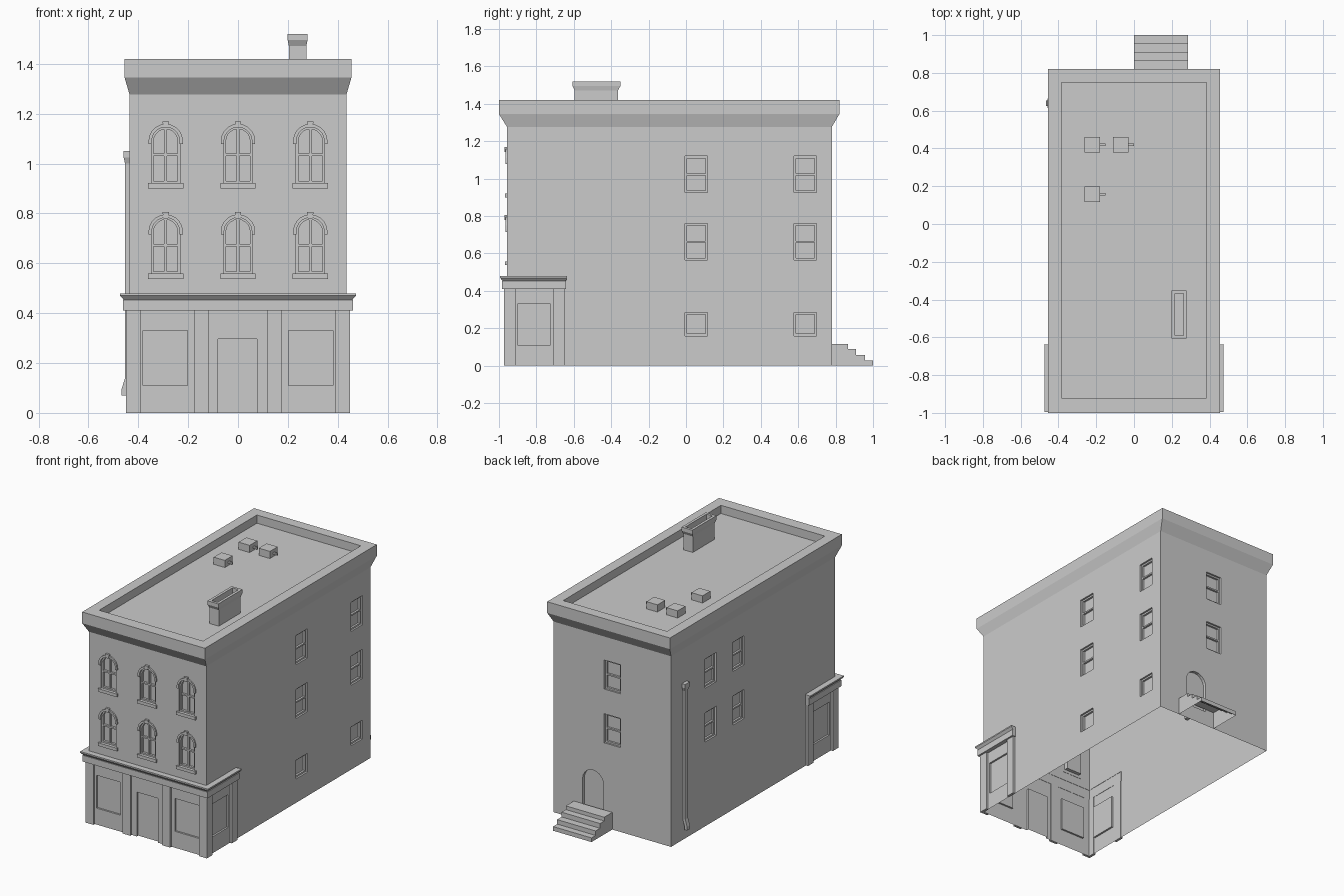
import bpy, bmesh
from math import sin, cos, pi

if "Cube" in bpy.data.objects:
    bpy.data.objects.remove(bpy.data.objects["Cube"])

W, FRONT, BACK, ROOF = 0.435, -0.957, 0.78, 1.365   # wall planes and roof level

# position on a wall: u along the wall, z up, d outward
WALL = {
    'front': lambda u, z, d: (u, FRONT - d, z),
    'back': lambda u, z, d: (u, BACK + d, z),
    'right': lambda u, z, d: (W + d, u, z),
    'left': lambda u, z, d: (-W - d, u, z),
}


def make(name, bm):
    bmesh.ops.recalc_face_normals(bm, faces=bm.faces)
    me = bpy.data.meshes.new(name)
    bm.to_mesh(me)
    bm.free()
    ob = bpy.data.objects.new(name, me)
    bpy.context.collection.objects.link(ob)
    return ob


def rect(u0, u1, z0, z1):
    return [(u0, z0), (u1, z0), (u1, z1), (u0, z1)]


def arc(c, spring, r, n=10):
    return [(c + r * cos(pi * i / n), spring + r * sin(pi * i / n)) for i in range(n + 1)]


def arch(c, z0, spring, r):
    return [(c - r, z0), (c + r, z0)] + arc(c, spring, r)


def prism(bm, pts, wall, d0, d1):
    f = WALL[wall]
    a = [bm.verts.new(f(u, z, d0)) for u, z in pts]
    b = [bm.verts.new(f(u, z, d1)) for u, z in pts]
    n = len(pts)
    bm.faces.new(a)
    bm.faces.new(b)
    for i in range(n):
        j = (i + 1) % n
        bm.faces.new((a[i], a[j], b[j], b[i]))


def ring(bm, outer, inner, wall, d0, d1, closed=True):
    f = WALL[wall]
    rows = [[bm.verts.new(f(u, z, d)) for u, z in pts]
            for pts, d in ((outer, d0), (outer, d1), (inner, d1), (inner, d0))]
    n = len(outer)
    for i in range(n if closed else n - 1):
        j = (i + 1) % n
        for k in range(4):
            a, b = rows[k], rows[(k + 1) % 4]
            bm.faces.new((a[i], a[j], b[j], b[i]))
    if not closed:
        for i in (0, -1):
            bm.faces.new([r[i] for r in rows])


def loft(bm, loops, cap_start=False):
    rows = [[bm.verts.new(p) for p in ((x0, y0, z), (x1, y0, z), (x1, y1, z), (x0, y1, z))]
            for x0, x1, y0, y1, z in loops]
    for a, b in zip(rows, rows[1:]):
        for i in range(4):
            j = (i + 1) % 4
            bm.faces.new((a[i], a[j], b[j], b[i]))
    bm.faces.new(rows[-1])
    if cap_start:
        bm.faces.new(rows[0])


def box(bm, x0, x1, y0, y1, z0, z1):
    loft(bm, [(x0, x1, y0, y1, z0), (x0, x1, y0, y1, z1)], True)


# window layout
FLOORS = (1.0225, 0.6625)
side_windows = [('right', u, z, 0.0975) for u in (0.055, 0.637) for z in FLOORS]
side_windows += [('right', u, 0.2225, 0.0625) for u in (0.055, 0.637)]
side_windows += [('left', u, z, 0.0975) for u in (0.065, 0.36) for z in FLOORS]
side_windows += [('back', 0.0, z, 0.0975) for z in FLOORS]
front_windows = [(x, dz) for x in (-0.29, 0, 0.29) for dz in (0, -0.363)]

# body with flared cornice, parapet and sunken roof
bm = bmesh.new()
loft(bm, [(-W, W, FRONT, BACK, 0), (-W, W, FRONT, BACK, 1.277),
          (-0.455, 0.455, -1.0, 0.82, 1.345), (-0.455, 0.455, -1.0, 0.82, 1.42),
          (-0.385, 0.385, -0.92, 0.75, 1.42), (-0.385, 0.385, -0.92, 0.75, ROOF)], True)
body = make('building_body', bm)

# cutter for all window and door recesses
bm = bmesh.new()
for wall, u, z, h in side_windows:
    prism(bm, rect(u - 0.06, u + 0.06, z - h, z + h), wall, -0.025, 0.05)
for x, dz in front_windows:
    prism(bm, arch(x, 0.92 + dz, 1.09 + dz, 0.057), 'front', -0.025, 0.05)
for s in (-1, 1):
    prism(bm, rect(s * 0.38, s * 0.202, 0.11, 0.33), 'front', -0.012, 0.05)
for wall in ('left', 'right'):
    prism(bm, rect(-0.90, -0.725, 0.11, 0.33), wall, -0.012, 0.05)
prism(bm, rect(-0.08, 0.077, -0.05, 0.297), 'front', -0.015, 0.05)
prism(bm, arch(0.143, 0.1, 0.282, 0.078), 'back', -0.02, 0.05)
cutter = make('opening_cutter', bm)
cutter.hide_render = True

mod = body.modifiers.new('openings', 'BOOLEAN')
mod.operation, mod.solver, mod.object = 'DIFFERENCE', 'EXACT', cutter
dg = bpy.context.evaluated_depsgraph_get()
cut = bpy.data.meshes.new_from_object(body.evaluated_get(dg))
body.modifiers.clear()
body.data = cut
bpy.data.objects.remove(cutter)

# the shell is open underneath
bm = bmesh.new()
bm.from_mesh(cut)
under = [f for f in bm.faces if all(abs(v.co.z) < 1e-4 for v in f.verts)]
bmesh.ops.delete(bm, geom=under, context='FACES')
bm.to_mesh(cut)
bm.free()

# sash frames of the plain windows
bm = bmesh.new()
for wall, u, z, h in side_windows:
    ring(bm, rect(u - 0.06, u + 0.06, z - h, z + h),
         rect(u - 0.049, u + 0.049, z - h + 0.011, z + h - 0.011), wall, -0.025, -0.012)
    if h > 0.08:
        prism(bm, rect(u - 0.049, u + 0.049, z - 0.005, z + 0.005), wall, -0.025, -0.012)
make('side_window_frames', bm)

# arched front windows: frames, hoods with keystones, sills
frames, hoods, sills = bmesh.new(), bmesh.new(), bmesh.new()
for x, dz in front_windows:
    sp = 1.09 + dz
    ring(frames, arch(x, 0.92 + dz, sp, 0.057), arch(x, 0.93 + dz, sp, 0.048), 'front', -0.025, -0.010)
    prism(frames, rect(x - 0.006, x + 0.006, 0.93 + dz, sp + 0.048), 'front', -0.025, -0.013)
    prism(frames, rect(x - 0.048, x + 0.048, 1.03 + dz, 1.04 + dz), 'front', -0.025, -0.011)
    ends = [[(x + r, sp - 0.012)] + arc(x, sp, r) + [(x - r, sp - 0.012)] for r in (0.069, 0.056)]
    ring(hoods, ends[0], ends[1], 'front', -0.002, 0.009, closed=False)
    prism(hoods, [(x - 0.009, sp + 0.052), (x + 0.009, sp + 0.052),
                  (x + 0.013, sp + 0.079), (x - 0.013, sp + 0.079)], 'front', -0.002, 0.013)
    prism(sills, rect(x - 0.071, x + 0.071, 0.9 + dz, 0.921 + dz), 'front', -0.002, 0.012)
make('front_window_frames', frames)
make('front_window_hoods', hoods)
make('front_window_sills', sills)

# shopfront pilasters, wrapping the front corners
bm = bmesh.new()
for s in (-1, 1):
    prism(bm, rect(s * 0.45, s * 0.392, 0, 0.412), 'front', -0.002, 0.015)
    prism(bm, rect(s * 0.177, s * 0.118, 0, 0.412), 'front', -0.002, 0.015)
for wall in ('left', 'right'):
    prism(bm, rect(FRONT, -0.912, 0, 0.412), wall, -0.002, 0.015)
    prism(bm, rect(-0.708, -0.648, 0, 0.412), wall, -0.002, 0.015)
make('shopfront_pilasters', bm)

# shopfront cornice swept around three sides
bm = bmesh.new()
rows = []
for o, z in ((-0.002, 0.41), (0.027, 0.41), (0.027, 0.452), (0.022, 0.452),
             (0.038, 0.47), (0.038, 0.479), (-0.002, 0.479)):
    end = -0.642 + max(0, o - 0.027) * 0.5
    rows.append([bm.verts.new(p) for p in ((-W - o, end, z), (-W - o, FRONT - o, z),
                                           (W + o, FRONT - o, z), (W + o, end, z))])
for a, b in zip(rows, rows[1:]):
    for i in range(3):
        bm.faces.new((a[i], a[i + 1], b[i + 1], b[i]))
for i in (0, 3):
    bm.faces.new([r[i] for r in rows])
make('shopfront_cornice', bm)

# back steps, an open-bottomed stair shell
bm = bmesh.new()
pts = [(BACK, 0.115), (0.865, 0.115), (0.865, 0.09), (0.91, 0.09), (0.91, 0.058),
       (0.957, 0.058), (0.957, 0.028), (1.0, 0.028), (1.0, 0)]
sides = [[bm.verts.new((x, y, z)) for y, z in pts] for x in (0.0, 0.285)]
for i in range(len(pts) - 1):
    bm.faces.new((sides[0][i], sides[0][i + 1], sides[1][i + 1], sides[1][i]))
for x, s in zip((0.0, 0.285), sides):
    bm.faces.new(s + [bm.verts.new((x, BACK, 0))])
make('back_steps', bm)

# hollow chimney with flared cap
bm = bmesh.new()
loft(bm, [(0.204, 0.274, -0.595, -0.363, ROOF), (0.204, 0.274, -0.595, -0.363, 1.472),
          (0.199, 0.279, -0.607, -0.351, 1.495), (0.199, 0.279, -0.607, -0.351, 1.52),
          (0.217, 0.261, -0.59, -0.368, 1.52), (0.217, 0.261, -0.59, -0.368, 1.46)])
make('chimney', bm)

# roof vents with short pipes
for i, (x, y) in enumerate(((-0.22, 0.42), (-0.07, 0.42), (-0.22, 0.157))):
    bm = bmesh.new()
    box(bm, x - 0.041, x + 0.041, y - 0.041, y + 0.041, ROOF, 1.413)
    box(bm, x + 0.04, x + 0.07, y - 0.006, y + 0.006, 1.38, 1.392)
    make(f'roof_vent_{i + 1}', bm)

# downspout on the left wall: pipe, hopper, kicked-out foot
bm = bmesh.new()
loft(bm, [(-0.462 - 0.005, -0.447, 0.625, 0.655, 0.07), (-0.467, -0.447, 0.625, 0.655, 0.095),
          (-0.453, -0.434, 0.625, 0.655, 0.14), (-0.453, -0.434, 0.625, 0.655, 1.0),
          (-0.459, -0.434, 0.615, 0.665, 1.025), (-0.459, -0.434, 0.615, 0.665, 1.05)], True)
make('downspout', bm)
